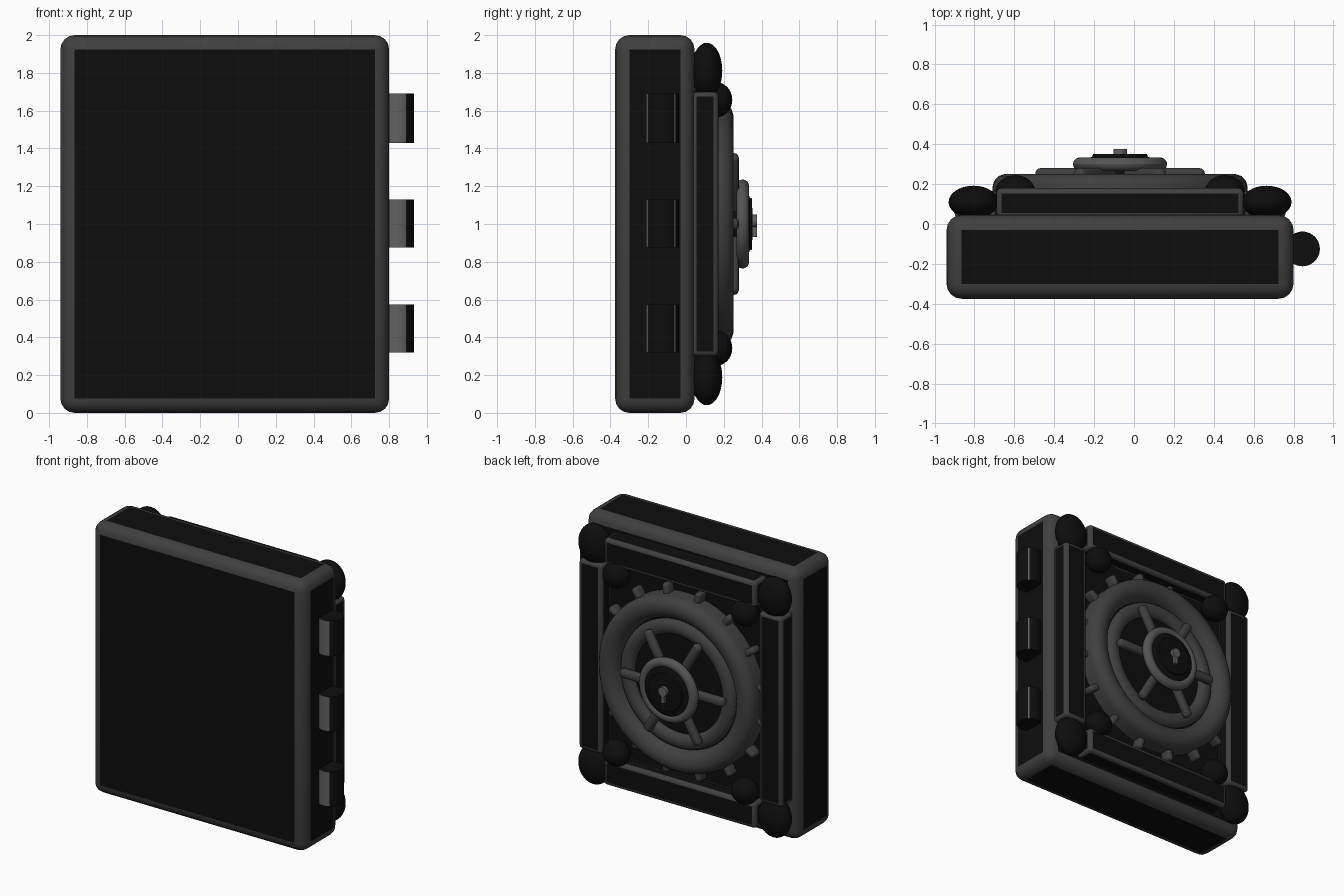
import bpy, bmesh, math
from mathutils import Matrix, Vector

if "Cube" in bpy.data.objects:
    bpy.data.objects.remove(bpy.data.objects["Cube"])

CX, CZ = -0.07, 1.0  # door centre


def material(name, v):
    m = bpy.data.materials.new(name)
    m.diffuse_color = (v, v, v, 1)
    m.use_nodes = True
    m.node_tree.nodes["Principled BSDF"].inputs["Base Color"].default_value = m.diffuse_color
    return m


BLACK = material("black_steel", 0.004)
GREY = material("dark_grey_trim", 0.05)
LIGHT = material("hub_grey", 0.09)
PALE = material("hinge_grey", 0.12)


def finish(name, bm, mats):
    bmesh.ops.recalc_face_normals(bm, faces=bm.faces[:])
    me = bpy.data.meshes.new(name)
    bm.to_mesh(me)
    bm.free()
    for m in mats:
        me.materials.append(m)
    ob = bpy.data.objects.new(name, me)
    bpy.context.collection.objects.link(ob)
    return ob


def smooth(ob, angle=35):
    bpy.ops.object.select_all(action='DESELECT')
    ob.select_set(True)
    bpy.context.view_layer.objects.active = ob
    bpy.ops.object.shade_smooth_by_angle(angle=math.radians(angle))


def trimmed_box(name, lo, hi, r, segs=4):
    """Black box whose rounded edges are grey."""
    lo, hi = Vector(lo), Vector(hi)
    bm = bmesh.new()
    bmesh.ops.create_cube(bm, size=1)
    bmesh.ops.scale(bm, vec=hi - lo, verts=bm.verts)
    bmesh.ops.translate(bm, vec=(lo + hi) / 2, verts=bm.verts)
    bmesh.ops.bevel(bm, geom=bm.edges[:], offset=r, segments=segs, profile=0.5,
                    affect='EDGES', material=1)
    for f in bm.faces:
        f.smooth = f.material_index == 1
    return finish(name, bm, [BLACK, GREY])


def ellipsoid(name, loc, radii, mat):
    bm = bmesh.new()
    bmesh.ops.create_uvsphere(bm, u_segments=32, v_segments=20, radius=1)
    bmesh.ops.scale(bm, vec=radii, verts=bm.verts)
    bmesh.ops.translate(bm, vec=loc, verts=bm.verts)
    smooth(finish(name, bm, [mat]))


def lathe(name, profile, mat, segs=64):
    """Turn an open (radius, y) profile around the door axis."""
    bm = bmesh.new()
    rings = []
    for r, y in profile:
        if r == 0:
            rings.append([bm.verts.new((CX, y, CZ))] * segs)
        else:
            rings.append([bm.verts.new((CX + r * math.cos(math.tau * i / segs), y,
                                        CZ + r * math.sin(math.tau * i / segs)))
                          for i in range(segs)])
    for a, b in zip(rings, rings[1:]):
        for i in range(segs):
            j = (i + 1) % segs
            bm.faces.new(list(dict.fromkeys((a[i], a[j], b[j], b[i]))))
    smooth(finish(name, bm, [mat]))


def arc(r, y, a, b, n=14):
    """Closed oval section for a ring."""
    return [(r + a * math.cos(math.tau * i / n), y + b * math.sin(math.tau * i / n))
            for i in range(n + 1)]


def radial_bar(name, ang, r0, r1, y, w, h, mat):
    """Rounded bar pointing away from the door axis."""
    bm = bmesh.new()
    bmesh.ops.create_cube(bm, size=1)
    bmesh.ops.scale(bm, vec=(r1 - r0, h, w), verts=bm.verts)
    bmesh.ops.bevel(bm, geom=bm.edges[:], offset=min(w, h) * 0.42, segments=3,
                    profile=0.5, affect='EDGES')
    bmesh.ops.translate(bm, vec=((r0 + r1) / 2, 0, 0), verts=bm.verts)
    bm.transform(Matrix.Translation((CX, y, CZ)) @ Matrix.Rotation(-ang, 4, 'Y'))
    smooth(finish(name, bm, [mat]))


# door slab and recessed back panel
trimmed_box("door_slab", (-0.94, -0.375, 0), (0.80, 0.045, 2), 0.075)
trimmed_box("back_panel", (CX - 0.65, 0.0, CZ - 0.73), (CX + 0.65, 0.09, CZ + 0.73), 0.02, 2)

# raised frame bars and corner knobs
for s, side in ((-1, "left"), (1, "right")):
    x = CX + s * 0.735
    trimmed_box("frame_bar_" + side, (x - 0.095, 0.03, 0.30), (x + 0.095, 0.172, 1.70), 0.026)
for s, side in ((-1, "bottom"), (1, "top")):
    z = CZ + s * 0.815
    trimmed_box("frame_bar_" + side, (CX - 0.62, 0.03, z - 0.095), (CX + 0.62, 0.18, z + 0.095), 0.026)
for sx in (-1, 1):
    for sz in (-1, 1):
        ellipsoid("corner_knob", (CX + sx * 0.735, 0.11, CZ + sz * 0.812), (0.125, 0.082, 0.147), BLACK)
        ellipsoid("inner_knob", (CX + sx * 0.525, 0.16, CZ + sz * 0.657), (0.1, 0.085, 0.093), BLACK)

# teeth around the big ring
for i in range(16):
    radial_bar("ring_tooth", math.tau * (i + 0.5) / 16, 0.56, 0.71, 0.12, 0.05, 0.09, GREY)

# big ring, inner ring and sunken disc
lathe("big_ring", [(0.64, 0.05), (0.64, 0.185), (0.632, 0.215), (0.61, 0.24), (0.575, 0.252),
                   (0.54, 0.248), (0.505, 0.23), (0.485, 0.205), (0.475, 0.17)], GREY)
lathe("inner_ring", arc(0.415, 0.18, 0.055, 0.04), GREY)
lathe("sunken_disc", [(0.55, 0.17), (0.0, 0.17)], BLACK)

# handwheel: spokes, hub post, rim, cap
for i in range(6):
    radial_bar("wheel_spoke", math.tau * i / 6, 0.07, 0.425, 0.25, 0.065, 0.06, GREY)
lathe("hub_post", [(0.1, 0.17), (0.1, 0.31)], BLACK)
lathe("hub_rim", arc(0.2, 0.3, 0.036, 0.034), LIGHT)
lathe("hub_cap", [(0, 0.275), (0.19, 0.285), (0.185, 0.325), (0.14, 0.337), (0.135, 0.35), (0, 0.352)], BLACK)

# raised keyhole: round head above a short stem
bm = bmesh.new()
bmesh.ops.create_cone(bm, cap_ends=True, segments=24, radius1=0.034, radius2=0.034, depth=0.04,
                      matrix=Matrix.Translation((CX, 0.357, CZ + 0.015)) @ Matrix.Rotation(math.pi / 2, 4, 'X'))
bmesh.ops.create_cube(bm, size=1, matrix=Matrix.Translation((CX, 0.357, CZ - 0.035))
                      @ Matrix.Diagonal((0.026, 0.036, 0.07, 1)))
smooth(finish("keyhole", bm, [PALE]))

# hinge barrels with a pale strip on the front
for z0, z1 in ((0.32, 0.575), (0.875, 1.13), (1.43, 1.69)):
    bm = bmesh.new()
    bmesh.ops.create_cone(bm, cap_ends=True, segments=48, radius1=0.087, radius2=0.087, depth=z1 - z0,
                          matrix=Matrix.Translation((0.845, -0.125, (z0 + z1) / 2)))
    bm.normal_update()
    for f in bm.faces:
        f.material_index = int(f.normal.y < -0.85 or 0.72 < f.normal.y < 0.8 and f.normal.x > 0)
    smooth(finish("hinge_barrel", bm, [BLACK, PALE]))
